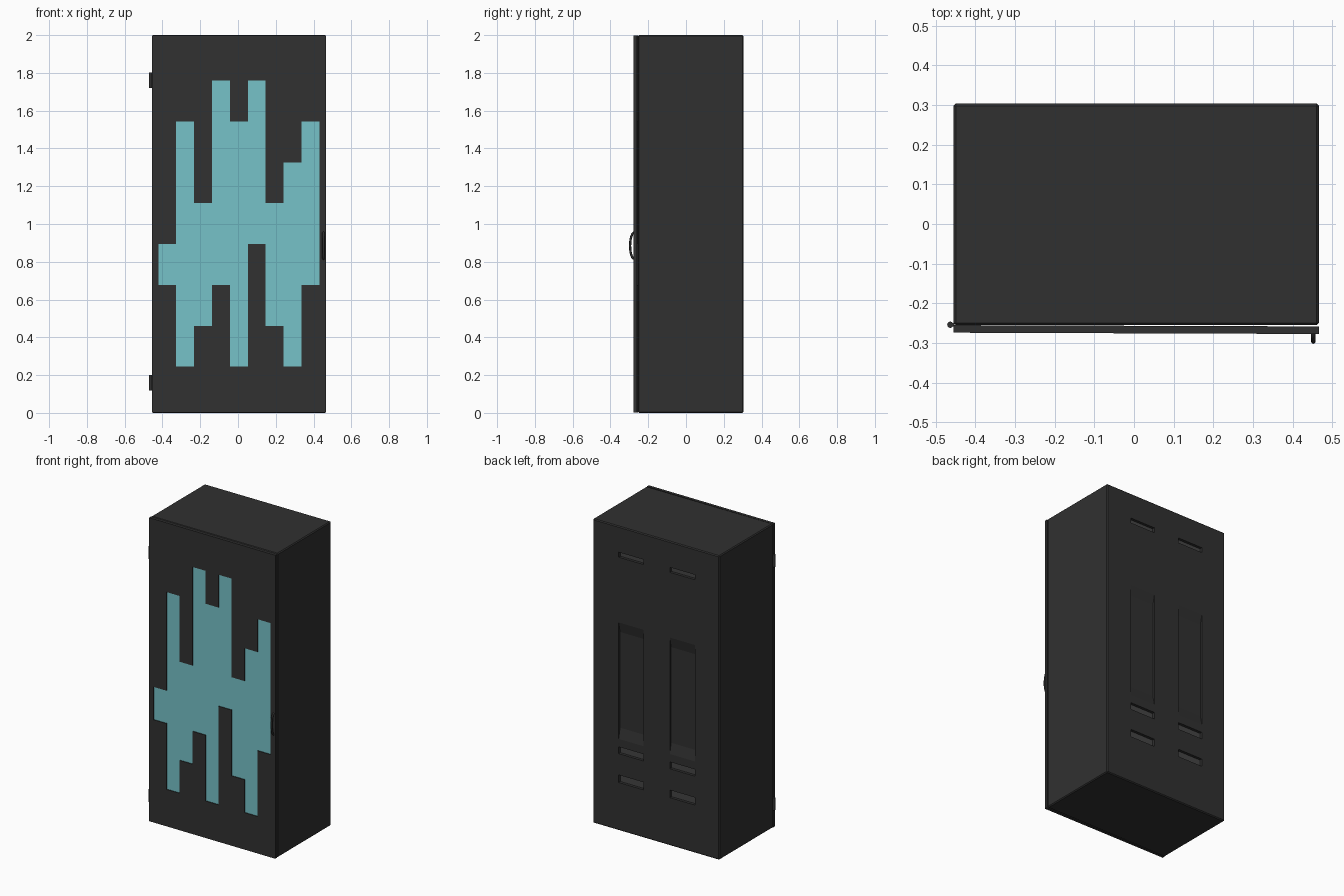
import bpy, bmesh, math
from mathutils import Vector

if "Cube" in bpy.data.objects:
    bpy.data.objects.remove(bpy.data.objects["Cube"])


def material(name, rgb):
    m = bpy.data.materials.new(name)
    m.diffuse_color = (*rgb, 1)
    m.use_nodes = True
    m.node_tree.nodes["Principled BSDF"].inputs["Base Color"].default_value = m.diffuse_color
    return m


DARK = material("dark_metal", (0.03, 0.03, 0.03))
GREY = material("vent_grey", (0.06, 0.06, 0.06))
GLASS = material("teal_glass", (0.18, 0.54, 0.58))


def make_object(name, bm, mat):
    bmesh.ops.recalc_face_normals(bm, faces=bm.faces)
    me = bpy.data.meshes.new(name)
    bm.to_mesh(me)
    bm.free()
    ob = bpy.data.objects.new(name, me)
    bpy.context.collection.objects.link(ob)
    me.materials.append(mat)
    return ob


def box(name, lo, hi, mat, taper=0):
    """Box; taper shortens the -y face at top and bottom to slope the ends."""
    bm = bmesh.new()
    bmesh.ops.create_cube(bm, size=1)
    lo, hi = Vector(lo), Vector(hi)
    for v in bm.verts:
        front, up = v.co.y < 0, v.co.z > 0
        v.co = Vector([lo[i] + (v.co[i] + 0.5) * (hi[i] - lo[i]) for i in range(3)])
        if front:
            v.co.z += -taper if up else taper
    return make_object(name, bm, mat)


# Cabinet body with chamfered edges
body = box("cabinet_body", (-0.455, -0.255, 0), (0.466, 0.304, 2), DARK)
bev = body.modifiers.new("chamfer", 'BEVEL')
bev.width, bev.segments = 0.006, 1

# Back recesses: (z low, z high, depth, end slope)
recesses = [(1.797, 1.83, 0.02, 0), (0.6, 1.37, 0.015, 0.07),
            (0.505, 0.55, 0.02, 0), (0.315, 0.365, 0.02, 0)]
for s in (-1, 1):
    x0, x1 = sorted((s * 0.095, s * 0.277))
    for z0, z1, depth, slope in recesses:
        cut = box("recess_cutter", (x0, 0.304 - depth, z0), (x1, 0.304 + 0.0005, z1), DARK, slope)
        cut.hide_render = True
        cut.hide_set(True)
        mod = body.modifiers.new("recess", 'BOOLEAN')
        mod.object, mod.operation, mod.solver = cut, 'DIFFERENCE', 'EXACT'
        if slope == 0:
            box("vent_panel", (x0, 0.28, z0), (x1, 0.286, z1), GREY)

# Door pattern: columns of window cells, (bottom row, top row) for each
xs = [-0.455] + [-0.422 + 0.0948 * i for i in range(10)] + [0.466]
zs = [0.002] + [0.245 + 0.2163 * i for i in range(8)] + [1.998]
spans = [(2, 3), (0, 6), (1, 4), (2, 7), (0, 6), (3, 7), (1, 4), (0, 5), (2, 6)]


def pattern_slab(name, window, y_front, y_back, mat):
    bm = bmesh.new()
    grid = [[bm.verts.new((x + 0.455, y_front, z)) for z in zs] for x in xs]
    for i in range(len(xs) - 1):
        for j in range(len(zs) - 1):
            inside = 1 <= i <= 9 and spans[i - 1][0] <= j - 1 < spans[i - 1][1]
            if inside == window:
                bm.faces.new((grid[i][j], grid[i + 1][j], grid[i + 1][j + 1], grid[i][j + 1]))
    bmesh.ops.delete(bm, geom=[v for v in bm.verts if not v.link_faces], context='VERTS')
    out = bmesh.ops.extrude_face_region(bm, geom=bm.faces[:], use_keep_orig=True)
    for v in out["geom"]:
        if isinstance(v, bmesh.types.BMVert):
            v.co.y = y_back
    ob = make_object(name, bm, mat)
    # Door stands very slightly ajar on its left hinges
    ob.location = (-0.455, -0.255, 0)
    ob.rotation_euler.z = -math.radians(0.2)
    return ob


pattern_slab("door_frame", False, -0.019, 0, DARK)
pattern_slab("door_glass", True, -0.014, -0.004, GLASS)

# Hinge barrels
for z in (0.16, 1.76):
    bm = bmesh.new()
    bmesh.ops.create_cone(bm, cap_ends=True, segments=12, radius1=0.008, radius2=0.008, depth=0.082)
    hinge = make_object("hinge_barrel", bm, DARK)
    hinge.location = (-0.463, -0.254, z)
    box("hinge_leaf", (-0.462, -0.258, z - 0.041), (-0.452, -0.25, z + 0.041), DARK)

# Bowed pull handle
curve = bpy.data.curves.new("door_handle", 'CURVE')
curve.dimensions = '3D'
curve.bevel_depth, curve.bevel_resolution = 0.006, 2
spline = curve.splines.new('POLY')
spline.points.add(12)
for i, p in enumerate(spline.points):
    a = math.pi * i / 12
    p.co = (0.452, -0.274 - 0.022 * math.sin(a), 0.885 + 0.07 * math.cos(a), 1)
curve.materials.append(DARK)
handle = bpy.data.objects.new("door_handle", curve)
bpy.context.collection.objects.link(handle)
